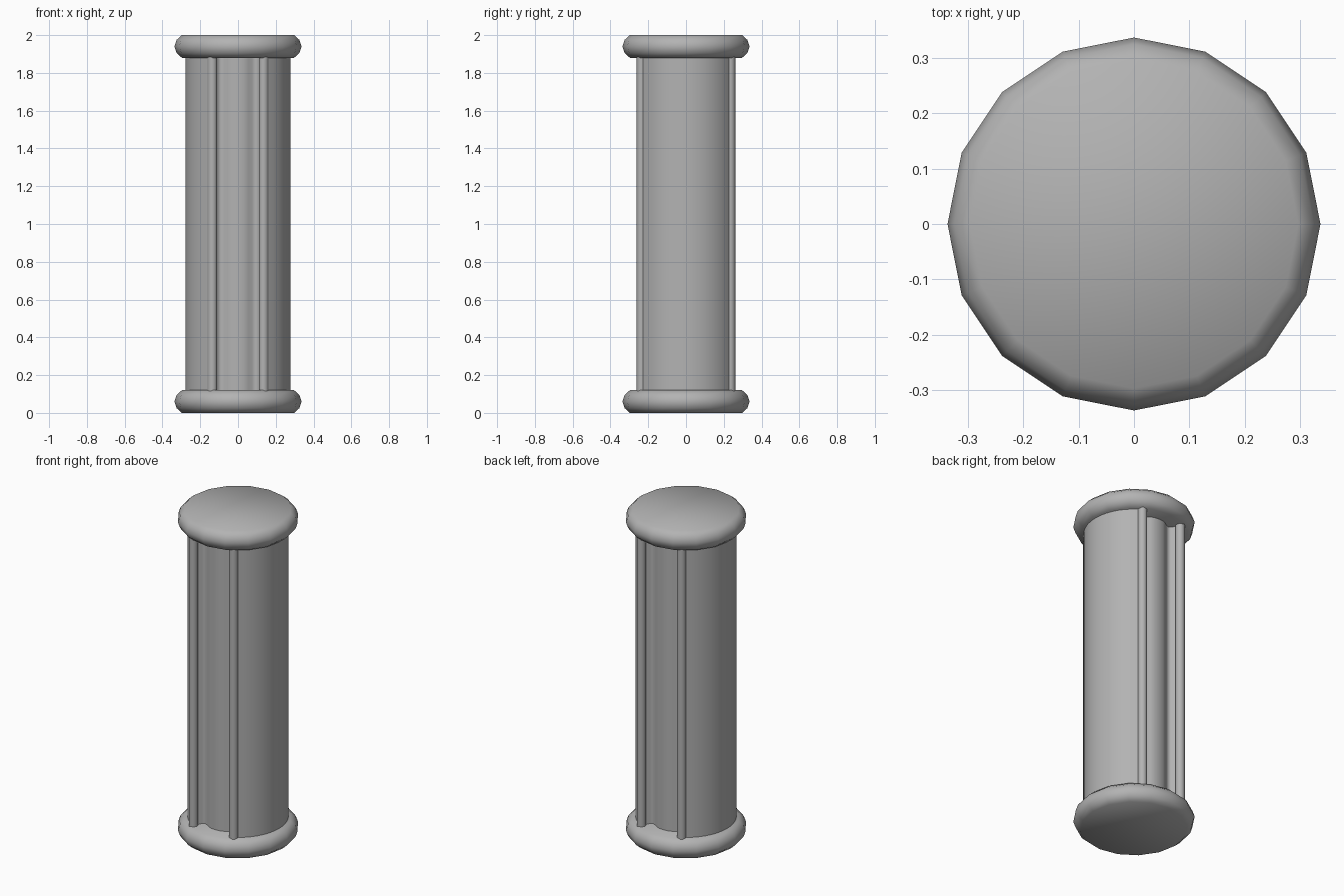
import bpy, bmesh, math

old = bpy.data.objects.get("Cube")
if old:
    bpy.data.objects.remove(old, do_unlink=True)

grey = bpy.data.materials.new("stone_grey")
grey.use_nodes = True
grey.diffuse_color = (0.45, 0.45, 0.45, 1)
grey.node_tree.nodes["Principled BSDF"].inputs["Base Color"].default_value = (0.45, 0.45, 0.45, 1)

CAP = 0.12
HEIGHT = 2.0


def finish(bm, name, smooth_angle):
    bmesh.ops.recalc_face_normals(bm, faces=bm.faces)
    mesh = bpy.data.meshes.new(name)
    bm.to_mesh(mesh)
    bm.free()
    mesh.materials.append(grey)
    obj = bpy.data.objects.new(name, mesh)
    bpy.context.collection.objects.link(obj)
    bpy.ops.object.select_all(action='DESELECT')
    obj.select_set(True)
    bpy.context.view_layer.objects.active = obj
    bpy.ops.object.shade_smooth_by_angle(angle=math.radians(smooth_angle))
    return obj


def extrude_outline(name, outline, z0, z1, smooth_angle=50):
    """Prism from a closed outline in the ground plane."""
    bm = bmesh.new()
    face = bm.faces.new([bm.verts.new((x, y, z0)) for x, y in outline])
    ext = bmesh.ops.extrude_face_region(bm, geom=[face], use_keep_orig=True)
    top = [v for v in ext["geom"] if isinstance(v, bmesh.types.BMVert)]
    bmesh.ops.translate(bm, verts=top, vec=(0, 0, z1 - z0))
    return finish(bm, name, smooth_angle)


def rounded_disc(name, z0, sides=16):
    """End disc with a bulging rim."""
    rim = [(0.297, 0), (0.325, 0.025), (0.337, CAP / 2),
           (0.325, CAP - 0.025), (0.297, CAP)]
    bm = bmesh.new()
    rings = [[bm.verts.new((r * math.cos(math.tau * i / sides),
                            r * math.sin(math.tau * i / sides), z0 + z))
              for i in range(sides)] for r, z in rim]
    for low, high in zip(rings, rings[1:]):
        for i in range(sides):
            j = (i + 1) % sides
            bm.faces.new((low[i], low[j], high[j], high[i]))
    bm.faces.new(rings[0])
    bm.faces.new(rings[-1])
    return finish(bm, name, 60)


# End discs
rounded_disc("bottom_cap", 0)
rounded_disc("top_cap", HEIGHT - CAP)

# Shaft: round sides that run into the rods, with a sunken bulged panel front and back
panel = [(0, 0.217), (0.03, 0.215), (0.055, 0.205), (0.075, 0.19),
         (0.092, 0.185), (0.108, 0.192), (0.122, 0.222)]
arc = [(0.279 * math.cos(math.radians(a)), 0.279 * math.sin(math.radians(a)))
       for a in (56, 48, 40, 32, 24, 16, 8, 0)]
quarter = panel + arc
right_half = quarter + [(x, -y) for x, y in reversed(quarter[:-1])]
left_half = [(-x, y) for x, y in reversed(right_half[1:-1])]
extrude_outline("shaft", right_half + left_half, CAP - 0.01, HEIGHT - CAP + 0.01)

# Four slim rods along the ends of the round sides
for side_name, sx in (("left", 1), ("right", -1)):
    for face_name, sy in (("front", -1), ("back", 1)):
        ring = [(sx * 0.136 + 0.026 * math.cos(math.tau * i / 16),
                 sy * 0.235 + 0.026 * math.sin(math.tau * i / 16)) for i in range(16)]
        extrude_outline(f"{face_name}_{side_name}_rod", ring, CAP - 0.01, HEIGHT - CAP + 0.01)
